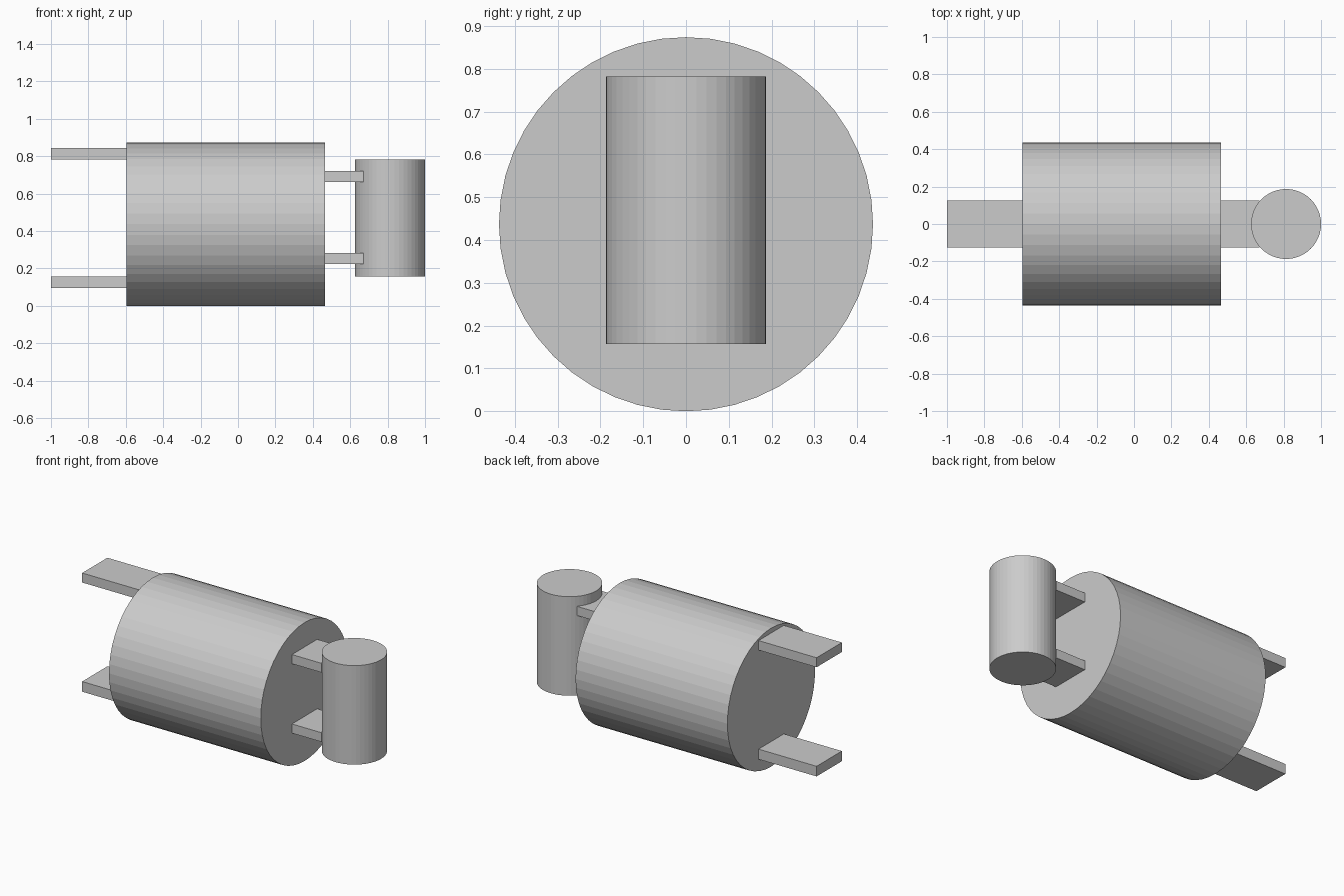
import bpy
from math import pi

if "Cube" in bpy.data.objects:
    bpy.data.objects.remove(bpy.data.objects["Cube"])


def cylinder(name, radius, depth, center, rotation=(0, 0, 0)):
    bpy.ops.mesh.primitive_cylinder_add(vertices=48, radius=radius, depth=depth,
                                        location=center, rotation=rotation)
    bpy.context.object.name = name


def plate(name, x0, x1, z0, z1, width=0.252):
    bpy.ops.mesh.primitive_cube_add(size=1, location=((x0 + x1) / 2, 0, (z0 + z1) / 2))
    ob = bpy.context.object
    ob.name = name
    ob.scale = (x1 - x0, width, z1 - z0)
    bpy.ops.object.transform_apply(location=False, rotation=False, scale=True)


# Horizontal main drum
cylinder("main_drum", 0.437, 1.06, (-0.065, 0, 0.437), (0, pi / 2, 0))

# Upright end cylinder
cylinder("end_cylinder", 0.187, 0.625, (0.813, 0, 0.47))

# Rear plates sticking out of the drum
plate("upper_rear_plate", -1.0, -0.595, 0.783, 0.843)
plate("lower_rear_plate", -1.0, -0.595, 0.094, 0.158)

# Brackets joining the drum to the end cylinder
plate("upper_bracket", 0.465, 0.672, 0.662, 0.72)
plate("lower_bracket", 0.465, 0.672, 0.224, 0.282)
